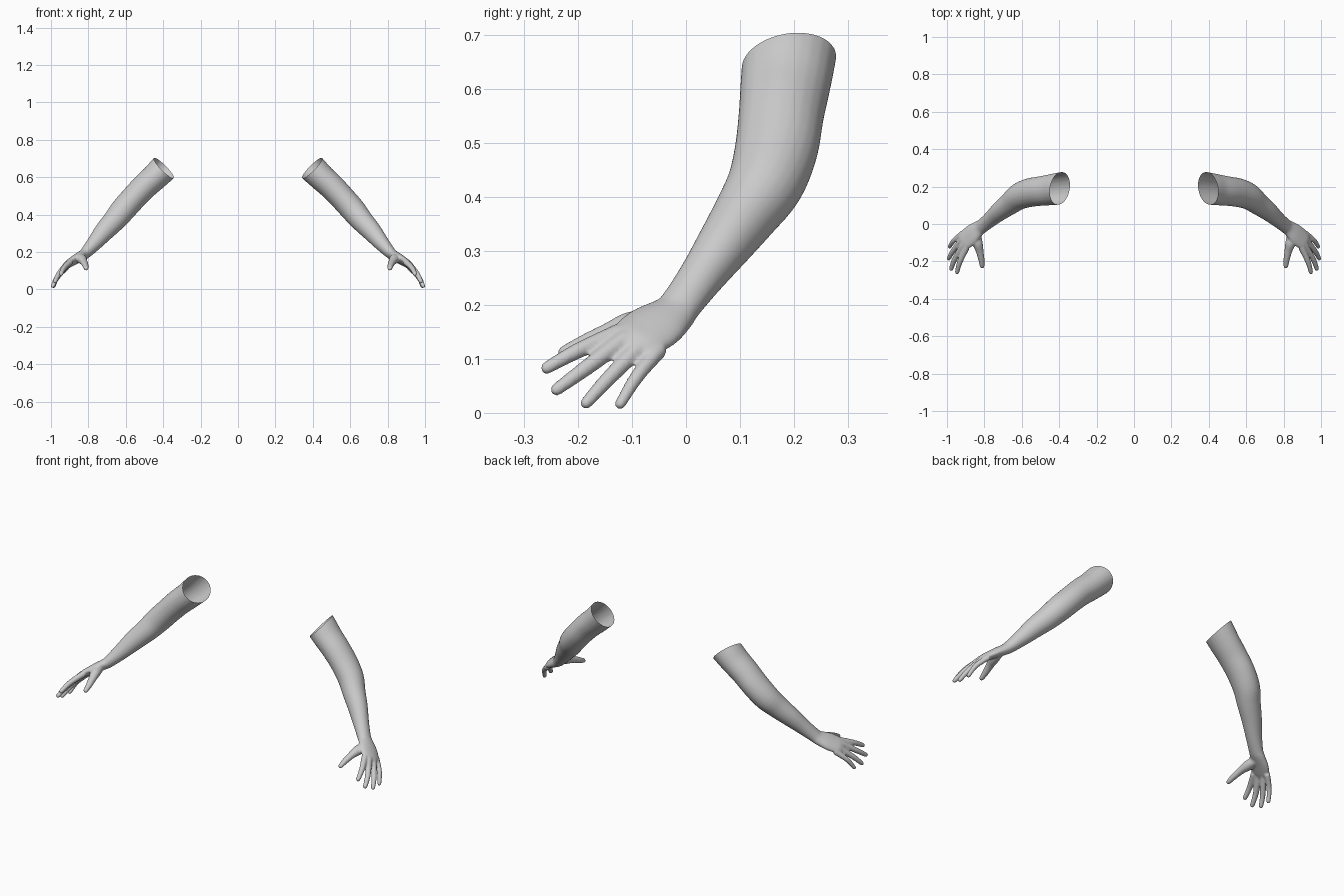
import bpy, bmesh, math
from mathutils import Vector

if "Cube" in bpy.data.objects:
    bpy.data.objects.remove(bpy.data.objects["Cube"])

skin = bpy.data.materials.new("light_grey")
skin.diffuse_color = (0.6, 0.6, 0.6, 1)
skin.use_nodes = True
skin.node_tree.nodes["Principled BSDF"].inputs["Base Color"].default_value = skin.diffuse_color

HAND_AXIS = Vector((0.28, 0.89, -0.37))   # across the palm, thumb side to little finger side
SIDES = 24


def catmull(keys, steps):
    """Smoothly resample keys of (x, y, z, width radius, thickness radius)."""
    out = []
    for i in range(len(keys) - 1):
        p0, p1 = keys[max(i - 1, 0)], keys[i]
        p2, p3 = keys[i + 1], keys[min(i + 2, len(keys) - 1)]
        for s in range(steps):
            t = s / steps
            out.append([0.5 * (2 * b + (c - a) * t + (2 * a - 5 * b + 4 * c - d) * t * t
                               + (3 * b - a - 3 * c + d) * t ** 3)
                        for a, b, c, d in zip(p0, p1, p2, p3)])
    return out + [list(keys[-1])]


def limb(bm, keys, steps=4, blend=False):
    """Loft a closed tube with a rounded far end along the keys."""
    rows = catmull(keys, steps)
    pts = [Vector(r[:3]) for r in rows]
    end = (pts[-1] - pts[-2]).normalized()
    a, b = rows[-1][3:]
    rings = []
    for i, r in enumerate(rows):
        tan = (pts[min(i + 1, len(pts) - 1)] - pts[max(i - 1, 0)]).normalized()
        k = min(1, i / len(rows) * 1.5) if blend else 1
        rings.append((pts[i], tan, r[3], r[4], Vector((0, 1, 0)).lerp(HAND_AXIS, k)))
    for deg in (30, 55, 80):
        c, s = math.cos(math.radians(deg)), math.sin(math.radians(deg))
        rings.append((pts[-1] + end * b * s, end, a * c, b * c, HAND_AXIS))
    loops = []
    for p, tan, ra, rb, ref in rings:
        u = (ref - tan * ref.dot(tan)).normalized()
        v = tan.cross(u)
        loops.append([bm.verts.new(p + u * ra * math.cos(w) + v * rb * math.sin(w))
                      for w in (2 * math.pi * j / SIDES for j in range(SIDES))])
    for l0, l1 in zip(loops, loops[1:]):
        for j in range(SIDES):
            n = (j + 1) % SIDES
            bm.faces.new((l0[j], l0[n], l1[n], l1[j]))
    bm.faces.new(loops[0][::-1])
    bm.faces.new(loops[-1])


bm = bmesh.new()

# Upper arm, elbow, forearm, wrist and palm
limb(bm, [
    (0.31, 0.203, 0.735, 0.088, 0.076),
    (0.395, 0.19, 0.65, 0.086, 0.076),
    (0.445, 0.183, 0.60, 0.083, 0.072),
    (0.50, 0.176, 0.55, 0.079, 0.070),
    (0.56, 0.167, 0.487, 0.077, 0.068),
    (0.615, 0.147, 0.425, 0.071, 0.067),
    (0.66, 0.112, 0.37, 0.061, 0.061),
    (0.715, 0.07, 0.31, 0.051, 0.053),
    (0.765, 0.027, 0.25, 0.042, 0.042),
    (0.81, -0.01, 0.20, 0.039, 0.032),
    (0.83, -0.024, 0.183, 0.043, 0.028),
    (0.862, -0.05, 0.165, 0.054, 0.025),
    (0.89, -0.075, 0.148, 0.056, 0.022),
    (0.91, -0.095, 0.136, 0.050, 0.019),
    (0.92, -0.106, 0.128, 0.042, 0.014),
], blend=True)

# Four fingers: knuckle, middle joint and tip
for base, mid, tip, r in (
    ((0.895, -0.125, 0.148), (0.930, -0.200, 0.115), (0.946, -0.258, 0.083), 0.0150),
    ((0.912, -0.112, 0.138), (0.957, -0.185, 0.083), (0.978, -0.240, 0.043), 0.0150),
    ((0.920, -0.083, 0.125), (0.968, -0.145, 0.062), (0.990, -0.185, 0.018), 0.0145),
    ((0.915, -0.048, 0.118), (0.964, -0.090, 0.068), (0.986, -0.122, 0.016), 0.0135),
):
    limb(bm, [(*base, r * 1.15, r * 1.15), (*mid, r, r), (*tip, r * 0.8, r * 0.8)], 6)

# Thumb
limb(bm, [
    (0.845, -0.045, 0.170, 0.020, 0.022),
    (0.836, -0.100, 0.162, 0.026, 0.027),
    (0.825, -0.145, 0.147, 0.019, 0.021),
    (0.816, -0.190, 0.128, 0.016, 0.017),
    (0.812, -0.226, 0.112, 0.012, 0.013),
], 5)

# Fuse the pieces into one skin
draft = bpy.data.meshes.new("draft")
bm.to_mesh(draft)
bm.free()
helper = bpy.data.objects.new("draft_arm", draft)
bpy.context.collection.objects.link(helper)
mod = helper.modifiers.new("fuse", 'REMESH')
mod.mode = 'VOXEL'
mod.voxel_size = 0.0045
fused = bpy.data.meshes.new_from_object(
    helper.evaluated_get(bpy.context.evaluated_depsgraph_get()))
bpy.data.objects.remove(helper)

# Soften the joins and cut the arm open at the shoulder
bm = bmesh.new()
bm.from_mesh(fused)
for _ in range(5):
    bmesh.ops.smooth_vert(bm, verts=bm.verts, factor=0.5,
                          use_axis_x=True, use_axis_y=True, use_axis_z=True)
bmesh.ops.bisect_plane(bm, geom=bm.verts[:] + bm.edges[:] + bm.faces[:],
                       plane_co=(0.396, 0.19, 0.648), plane_no=(-0.7, -0.17, 0.69),
                       clear_outer=True)
for f in bm.faces:
    f.smooth = True
    f.material_index = 0
bm.to_mesh(fused)
bm.free()
fused.materials.clear()
fused.materials.append(skin)

# Pair of arms
arms = bpy.data.objects.new("arms", fused)
bpy.context.collection.objects.link(arms)
arms.modifiers.new("mirror", 'MIRROR').use_mirror_merge = False
